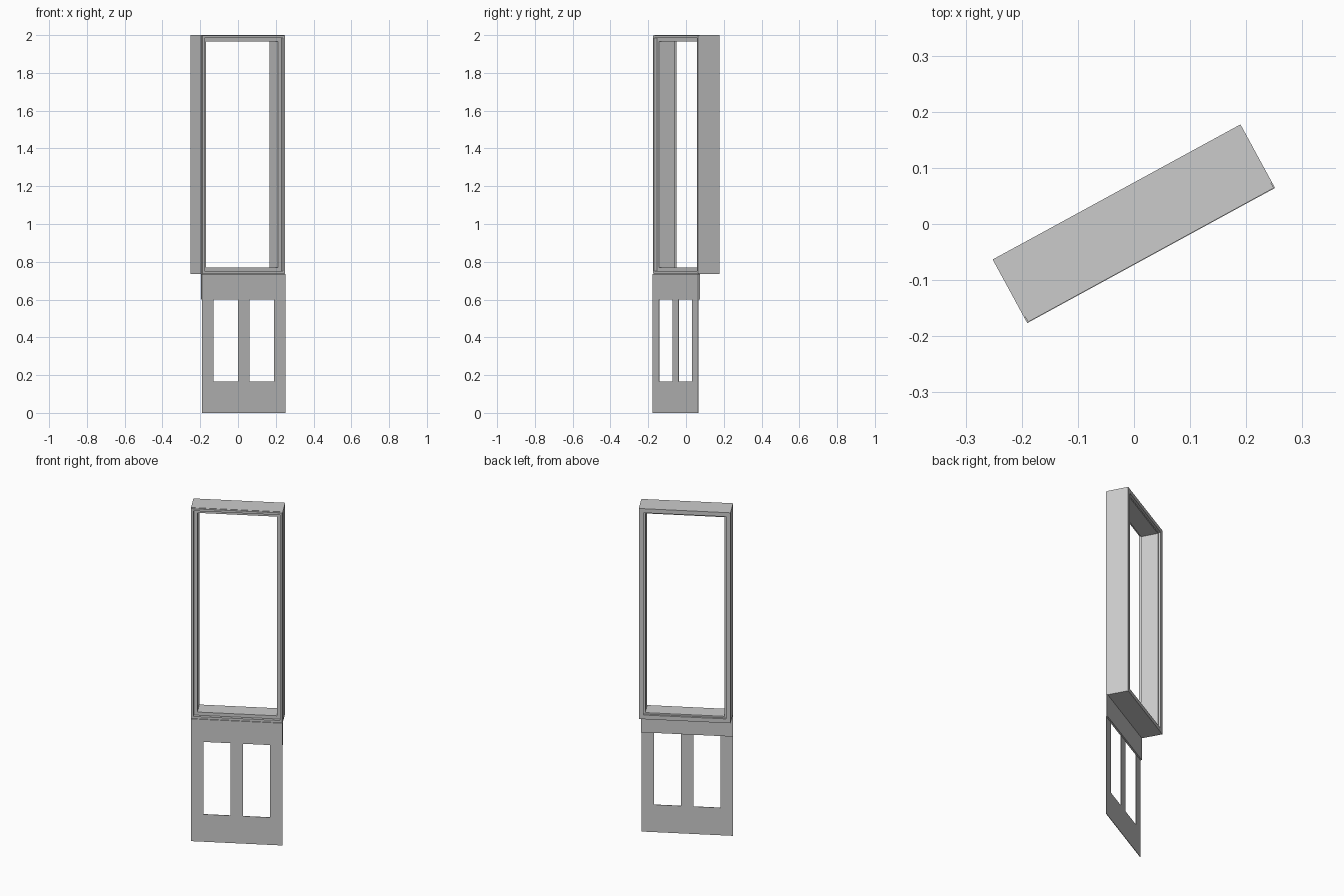
import bpy, bmesh, math

if "Cube" in bpy.data.objects:
    bpy.data.objects.remove(bpy.data.objects["Cube"])

ANGLE = math.radians(28.6)   # whole model is turned about z
W = 0.2515                   # half width
FRONT, BACK = -0.064, 0.065
SILL, TOP = 0.735, 2.0


def finish(bm, name):
    bmesh.ops.recalc_face_normals(bm, faces=bm.faces)
    me = bpy.data.meshes.new(name)
    bm.to_mesh(me)
    bm.free()
    ob = bpy.data.objects.new(name, me)
    ob.rotation_euler.z = ANGLE
    bpy.context.collection.objects.link(ob)
    return ob


def ring(name, profile):
    """Sweep a closed (inset, depth) profile around the window rectangle."""
    bm = bmesh.new()
    loops = []
    for inset, d in profile:
        x, lo, hi = W - inset, SILL + inset, TOP - inset
        loops.append([bm.verts.new(p) for p in
                      ((-x, d, lo), (x, d, lo), (x, d, hi), (-x, d, hi))])
    for a, b in zip(loops, loops[1:] + loops[:1]):
        for i in range(4):
            j = (i + 1) % 4
            bm.faces.new((a[i], a[j], b[j], b[i]))
    return finish(bm, name)


def grid_panel(name, xs, zs, holes, y0, y1):
    """Flat sheet with rectangular openings, given thickness by extrusion."""
    bm = bmesh.new()
    v = {(i, k): bm.verts.new((x, y0, z))
         for i, x in enumerate(xs) for k, z in enumerate(zs)}
    for i in range(len(xs) - 1):
        for k in range(len(zs) - 1):
            if (i, k) not in holes:
                bm.faces.new((v[i, k], v[i + 1, k], v[i + 1, k + 1], v[i, k + 1]))
    ext = bmesh.ops.extrude_face_region(bm, geom=bm.faces[:], use_keep_orig=True)
    moved = [g for g in ext["geom"] if isinstance(g, bmesh.types.BMVert)]
    bmesh.ops.translate(bm, verts=moved, vec=(0, y1 - y0, 0))
    return finish(bm, name)


# Deep window frame with a front lip and rebated inner edges
ring("window_frame", [
    (0, BACK), (0, -0.053), (0.002, -0.053), (0.002, -0.063),
    (0.015, -0.063), (0.015, -0.045), (0.034, -0.045),
    (0.034, 0.052), (0.025, 0.052), (0.025, BACK)])

# Thicker band under the sill
grid_panel("sill_band", [-W, W], [0.60, SILL], set(), FRONT, -0.053)

# Thin lower sheet with two openings
grid_panel("lower_panel", [-W, -0.183, -0.034, 0.034, 0.183, W],
           [0, 0.165, 0.60], {(1, 1), (3, 1)}, FRONT, FRONT + 0.003)
